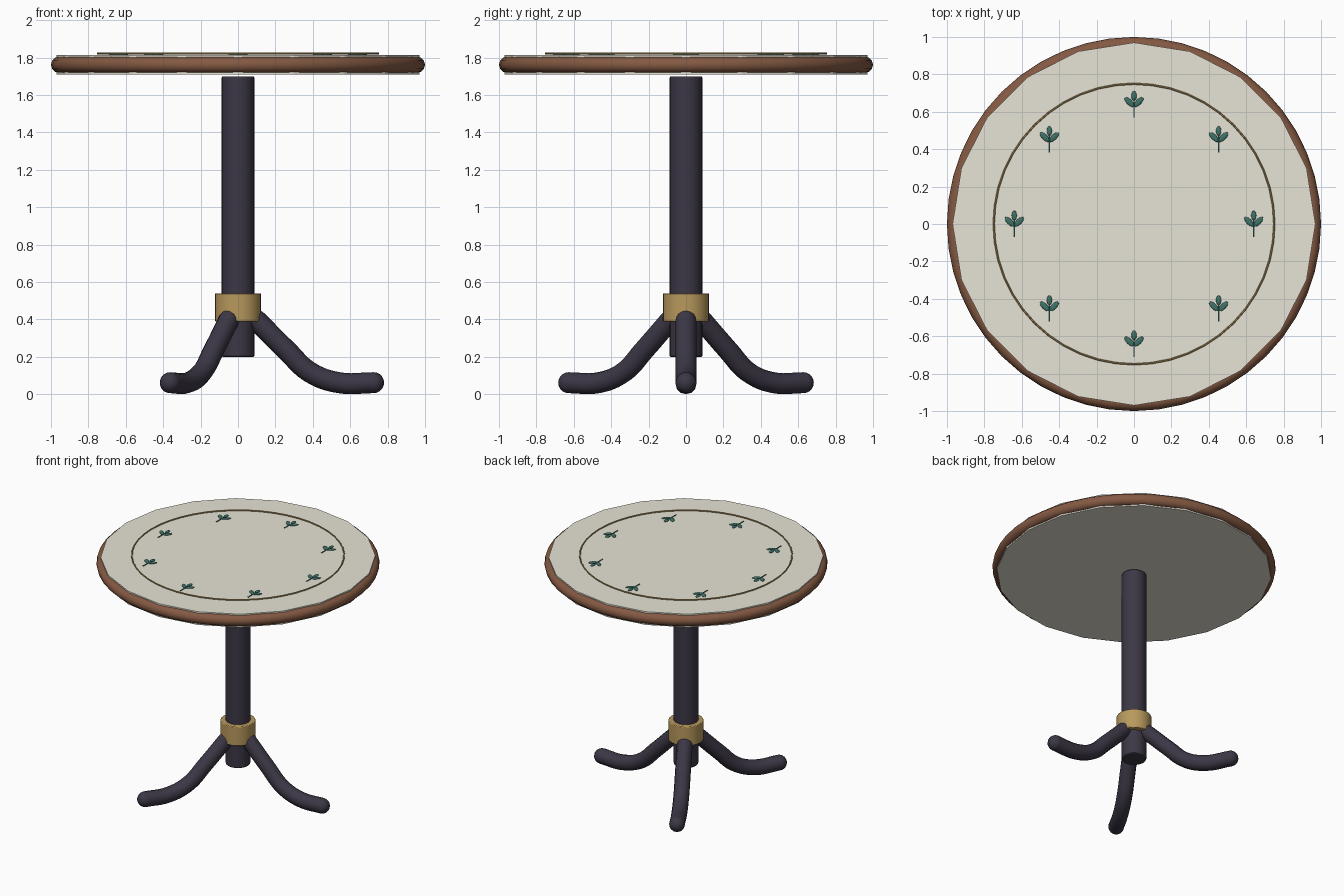
import bpy
from math import pi, sin, cos, radians

if "Cube" in bpy.data.objects:
    bpy.data.objects.remove(bpy.data.objects["Cube"])


def material(name, rgb):
    m = bpy.data.materials.new(name)
    m.diffuse_color = (*rgb, 1)
    m.use_nodes = True
    m.node_tree.nodes["Principled BSDF"].inputs["Base Color"].default_value = m.diffuse_color
    return m


CREAM = material("cream", (0.80, 0.77, 0.67))
WOOD = material("brown_wood", (0.23, 0.10, 0.055))
DARK = material("dark_metal", (0.045, 0.038, 0.06))
BRASS = material("brass", (0.48, 0.32, 0.11))
GREEN = material("green", (0.05, 0.17, 0.14))


def finish(name, mat, smooth=True):
    o = bpy.context.object
    o.name = name
    o.data.materials.append(mat)
    if smooth:
        bpy.ops.object.shade_smooth_by_angle(angle=radians(40))
    return o


def cylinder(name, mat, r, z0, z1, sides, bevel=0, smooth=True):
    bpy.ops.mesh.primitive_cylinder_add(vertices=sides, radius=r, depth=z1 - z0,
                                        location=(0, 0, (z0 + z1) / 2))
    o = finish(name, mat, smooth)
    if bevel:
        b = o.modifiers.new("bevel", 'BEVEL')
        b.width = bevel
        b.segments = 2
    return o


def torus(name, mat, major, minor, z, minor_sides):
    bpy.ops.mesh.primitive_torus_add(major_radius=major, minor_radius=minor, location=(0, 0, z),
                                     major_segments=48, minor_segments=minor_sides)
    return finish(name, mat)


def ellipsoid(name, mat, loc, scale, rot=0, seg=12, rings=8):
    bpy.ops.mesh.primitive_uv_sphere_add(segments=seg, ring_count=rings, radius=1,
                                         location=loc, rotation=(0, 0, rot))
    bpy.context.object.scale = scale
    return finish(name, mat)


# Top: 20-sided slab, rounded wooden rim, inlaid brass line
cylinder("table_top", CREAM, 0.97, 1.71, 1.813, 20, smooth=False)
torus("rim", WOOD, 0.957, 0.043, 1.762, 12)
torus("inlay_ring", BRASS, 0.75, 0.005, 1.822, 6)

# Central column and collar
cylinder("column", DARK, 0.087, 0.2, 1.70, 32, bevel=0.006)
cylinder("collar", BRASS, 0.124, 0.39, 0.54, 24, bevel=0.005)

# Three curved legs with rounded ends
LEG_R = 0.056
PATH = [(0.10, 0.395), (0.26, 0.235), (0.385, 0.118), (0.54, 0.062), (0.725, 0.062)]
for i in range(3):
    a = i * 2 * pi / 3
    curve = bpy.data.curves.new(f"leg_{i + 1}", 'CURVE')
    curve.dimensions = '3D'
    curve.bevel_depth = LEG_R
    curve.bevel_resolution = 4
    curve.resolution_u = 6
    sp = curve.splines.new('BEZIER')
    sp.bezier_points.add(len(PATH) - 1)
    for p, (r, z) in zip(sp.bezier_points, PATH):
        p.co = (r * cos(a), r * sin(a), z)
        p.handle_left_type = p.handle_right_type = 'AUTO'
    curve.materials.append(DARK)
    bpy.context.collection.objects.link(bpy.data.objects.new(f"leg_{i + 1}", curve))
    for label, (r, z) in (("knee", PATH[0]), ("foot", PATH[-1])):
        ellipsoid(f"leg_{i + 1}_{label}", DARK, (r * cos(a), r * sin(a), z),
                  (LEG_R,) * 3, a, 16, 10)

# Eight sprigs painted on the top, all pointing the same way
Z = 1.815
for i in range(8):
    x, y = 0.64 * cos(i * pi / 4), 0.64 * sin(i * pi / 4)
    bpy.ops.mesh.primitive_cylinder_add(vertices=6, radius=0.004, depth=0.11,
                                        location=(x, y - 0.015, Z), rotation=(pi / 2, 0, 0))
    finish(f"sprig_{i + 1}_stem", GREEN)
    ellipsoid(f"sprig_{i + 1}_bud", GREEN, (x, y + 0.045, Z), (0.014, 0.026, 0.006))
    for s in (-1, 1):
        ellipsoid(f"sprig_{i + 1}_leaf_{'left' if s < 0 else 'right'}", GREEN,
                  (x + s * 0.025, y + 0.012, Z), (0.015, 0.034, 0.006), -s * radians(45))
